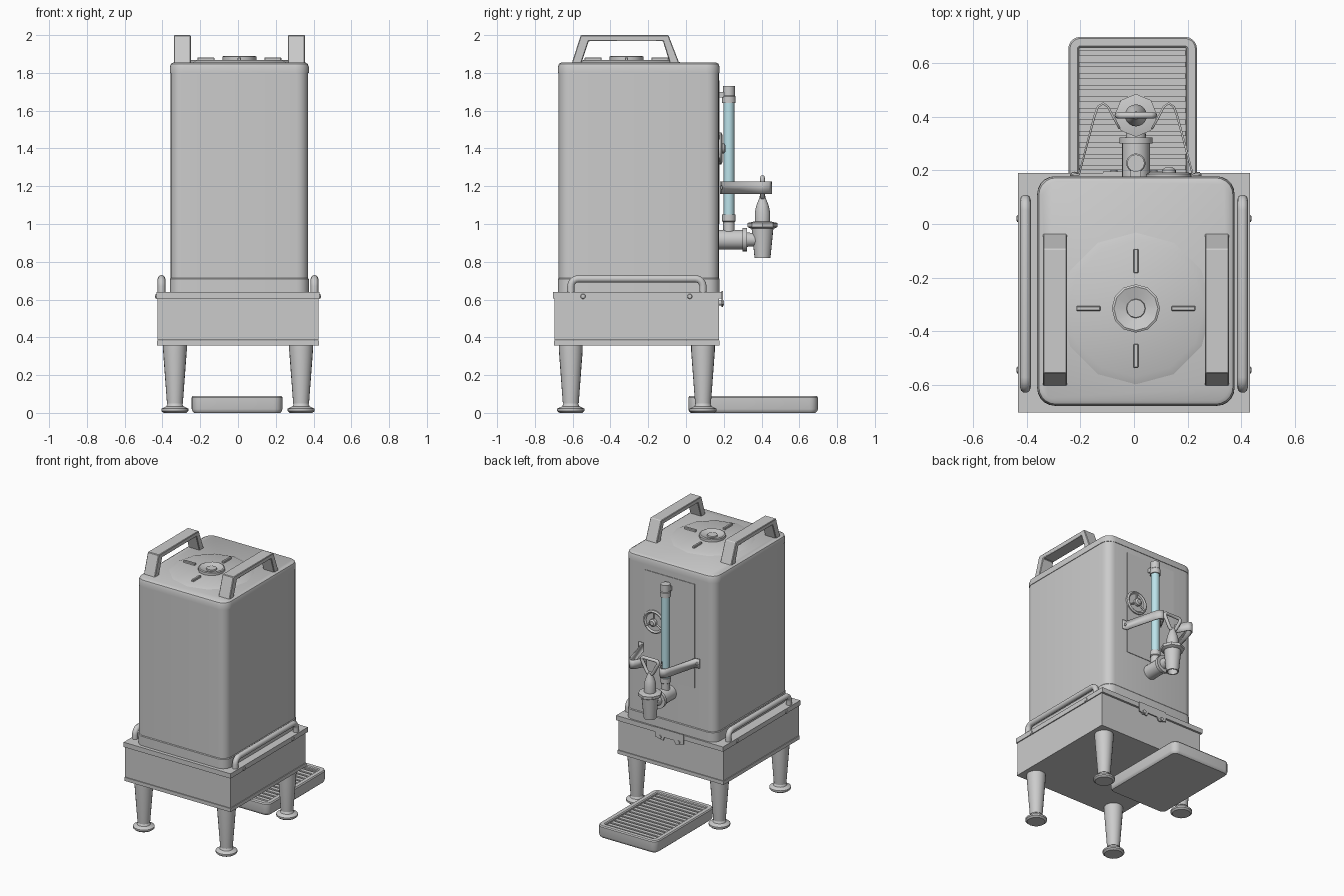
import bpy, bmesh, math
from mathutils import Matrix, Vector

if "Cube" in bpy.data.objects:
    bpy.data.objects.remove(bpy.data.objects["Cube"])

CX = 0.007  # tank centre line


def finish(name, bm, mat=None):
    bmesh.ops.recalc_face_normals(bm, faces=bm.faces)
    me = bpy.data.meshes.new(name)
    bm.to_mesh(me)
    bm.free()
    ob = bpy.data.objects.new(name, me)
    bpy.context.collection.objects.link(ob)
    if mat:
        me.materials.append(mat)
    return ob


def loft(name, c, half, r, levels, seg=5):
    """Rounded rectangle swept through (inset, z) levels, capped at both ends."""
    bm = bmesh.new()
    rings = []
    for inset, z in levels:
        hx, hy, rr = half[0] - inset, half[1] - inset, max(r - inset, 0.004)
        ring = []
        for q, (sx, sy) in enumerate([(1, 1), (-1, 1), (-1, -1), (1, -1)]):
            for i in range(seg + 1):
                a = math.pi / 2 * (q + i / seg)
                ring.append(bm.verts.new((c[0] + sx * (hx - rr) + rr * math.cos(a),
                                          c[1] + sy * (hy - rr) + rr * math.sin(a), z)))
        rings.append(ring)
    n = len(rings[0])
    for a, b in zip(rings, rings[1:]):
        for i in range(n):
            bm.faces.new((a[i], a[(i + 1) % n], b[(i + 1) % n], b[i]))
    bm.faces.new(rings[0])
    bm.faces.new(rings[-1])
    return finish(name, bm)


def lathe(name, profile, loc=(0, 0, 0), axis='Z', n=20, mat=None):
    """Spin an (r, h) profile around the axis."""
    bm = bmesh.new()
    vs = [bm.verts.new((r, 0, h)) for r, h in profile]
    es = [bm.edges.new(p) for p in zip(vs, vs[1:])]
    bmesh.ops.spin(bm, geom=vs + es, cent=(0, 0, 0), axis=(0, 0, 1),
                   angle=2 * math.pi, steps=n, use_merge=True)
    bmesh.ops.remove_doubles(bm, verts=bm.verts, dist=1e-5)
    rot = {'Z': Matrix(), 'Y': Matrix.Rotation(-math.pi / 2, 4, 'X'),
           'X': Matrix.Rotation(math.pi / 2, 4, 'Y')}[axis]
    bm.transform(Matrix.Translation(loc) @ rot)
    return finish(name, bm, mat)


def cyl(name, r, h0, h1, loc=(0, 0, 0), axis='Z', n=20, mat=None):
    return lathe(name, [(0, h0), (r, h0), (r, h1), (0, h1)], loc, axis, n, mat)


def box(name, lo, hi, bevel=0):
    bm = bmesh.new()
    bmesh.ops.create_cube(bm, size=1)
    for v in bm.verts:
        v.co = [(a + b) / 2 + k * (b - a) for a, b, k in zip(lo, hi, v.co)]
    if bevel:
        bmesh.ops.bevel(bm, geom=bm.edges[:], offset=bevel, segments=1, affect='EDGES')
    return finish(name, bm)


def prism(name, pts, depth, to3d, bevel=0):
    """Flat outline extruded along a vector."""
    bm = bmesh.new()
    f = bm.faces.new([bm.verts.new(to3d(*p)) for p in pts])
    g = bmesh.ops.extrude_face_region(bm, geom=[f])['geom']
    bmesh.ops.translate(bm, vec=depth, verts=[v for v in g if isinstance(v, bmesh.types.BMVert)])
    if bevel:
        bmesh.ops.bevel(bm, geom=bm.edges[:], offset=bevel, segments=1, affect='EDGES')
    return finish(name, bm)


def pipe(name, pts, r, cyclic=False):
    cu = bpy.data.curves.new(name, 'CURVE')
    cu.dimensions = '3D'
    cu.bevel_depth, cu.bevel_resolution, cu.use_fill_caps = r, 3, True
    sp = cu.splines.new('POLY')
    sp.points.add(len(pts) - 1)
    for p, co in zip(sp.points, pts):
        p.co = (*co, 1)
    sp.use_cyclic_u = cyclic
    sp.use_smooth = True
    ob = bpy.data.objects.new(name, cu)
    bpy.context.collection.objects.link(ob)


glass = bpy.data.materials.new("sight_glass")
glass.diffuse_color = (0.5, 0.76, 0.82, 1)
glass.use_nodes = True
glass.node_tree.nodes["Principled BSDF"].inputs["Base Color"].default_value = glass.diffuse_color

# Warmer base with bottom trim and overhanging top plate
box("base_box", (-0.425, -0.695, 0.385), (0.425, 0.175, 0.62))
box("base_bottom_trim", (-0.428, -0.698, 0.357), (0.428, 0.178, 0.383))
box("base_top_plate", (-0.432, -0.703, 0.605), (0.432, 0.19, 0.64))

# Legs with adjustable feet, side rails and their screws
for sx, sn in ((-1, "left"), (1, "right")):
    for y, yn in ((-0.61, "front"), (0.09, "back")):
        lathe(f"{yn}_{sn}_leg", [(0, 0.05), (0.042, 0.05), (0.063, 0.33), (0.063, 0.36), (0, 0.36)],
              (sx * 0.334, y, 0))
        lathe(f"{yn}_{sn}_foot", [(0, 0), (0.06, 0), (0.072, 0.01), (0.072, 0.022), (0.045, 0.035),
                                  (0.036, 0.055), (0, 0.055)], (sx * 0.334, y, 0))
    x, path = sx * 0.405, []
    for cy, a0 in ((-0.57, 180), (0.05, 90)):
        path += [(x, cy + 0.04 * math.cos(math.radians(a0 - t)),
                  0.67 + 0.04 * math.sin(math.radians(a0 - t))) for t in (0, 22, 45, 68, 90)]
    pipe(f"{sn}_rail", [(x, -0.61, 0.63)] + path + [(x, 0.09, 0.63)], 0.02)
    for y in (-0.545, 0.02):
        lathe(f"{sn}_rail_screw", [(0.014, 0), (0.011, sx * 0.006), (0, sx * 0.008)],
              (sx * 0.431, y, 0.617), 'X', 12)

# Tank body, bottom band and lid
TC, TH = (CX, -0.25), (0.368, 0.428)
loft("tank_band", TC, TH, 0.065, [(0, 0.64), (0, 0.708), (0.006, 0.716)])
loft("tank_body", TC, TH, 0.065, [(0.004, 0.70), (0.004, 1.81)])
loft("tank_lid", TC, TH, 0.07, [(0, 1.80), (0, 1.832), (0.006, 1.848), (0.02, 1.856)])

# Lid disc, knob and tabs
LC = (CX, -0.315, 0)
lathe("lid_disc", [(0.297, 1.85), (0.255, 1.868), (0, 1.868)], LC, n=12)
lathe("lid_knob", [(0.09, 1.86), (0.09, 1.886), (0.082, 1.89), (0.036, 1.876),
                   (0.034, 1.884), (0, 1.884)], LC, n=12)
for k in range(4):
    t = box("lid_tab", (0.132, -0.009, 1.86), (0.222, 0.009, 1.882), 0.003)
    t.location = (CX, -0.315, 0)
    t.rotation_euler.z = k * math.pi / 2

# Carrying handles
HP = [(-0.605, 1.85), (-0.557, 2.0), (-0.093, 2.0), (-0.035, 1.85),
      (-0.085, 1.85), (-0.122, 1.968), (-0.515, 1.968), (-0.555, 1.85)]
for sx, sn in ((-1, "left"), (1, "right")):
    x0 = CX + sx * 0.302 - 0.045
    prism(f"{sn}_carry_handle", HP, (0.09, 0, 0), lambda y, z: (x0, y, z), 0.004)

# Gauge panel and thermometer dial
box("gauge_panel", (CX - 0.2, 0.165, 1.0), (CX + 0.2, 0.178, 1.76))
G = (0.13, 0.172, 1.4)
lathe("dial", [(0.085, 0), (0.085, 0.014), (0.074, 0.02), (0.064, 0.011), (0, 0.011)], G, 'Y', 24)
lathe("dial_hub", [(0.026, 0.01), (0.026, 0.03), (0.015, 0.038), (0, 0.038)], G, 'Y', 16)
for k in range(3):
    a = math.radians(90 + 120 * k)
    pipe("dial_spoke", [(G[0], 0.187, G[2]),
                        (G[0] + 0.07 * math.cos(a), 0.187, G[2] + 0.07 * math.sin(a))], 0.006)

# Sight tube with end caps
S = (CX, 0.227, 0)
cyl("sight_tube", 0.029, 1.03, 1.66, S, mat=glass)
lathe("sight_tube_top", [(0, 1.64), (0.036, 1.64), (0.036, 1.675), (0.032, 1.68),
                         (0.032, 1.73), (0, 1.73)], S)
lathe("sight_tube_bottom", [(0, 0.92), (0.03, 0.92), (0.03, 1.01), (0.036, 1.015),
                            (0.036, 1.05), (0, 1.05)], S)
box("sight_tube_bracket", (CX - 0.02, 0.17, 1.67), (CX + 0.02, 0.225, 1.70))

# Outlet pipe and faucet
lathe("outlet_pipe", [(0, 0), (0.052, 0), (0.052, 0.13), (0.062, 0.13), (0.062, 0.152), (0.038, 0.152),
                      (0.034, 0.20), (0, 0.20)], (CX, 0.17, 0.917), 'Y')
F = (CX, 0.405, 0)
lathe("faucet_body", [(0.032, 0.90), (0.034, 0.82), (0.042, 0.82), (0.058, 0.98), (0.04, 0.98),
                      (0.032, 0.90), (0, 0.90)], F)
lathe("faucet_collar", [(0, 0.975), (0.062, 0.975), (0.08, 0.985), (0.08, 1.005), (0.05, 1.012),
                        (0, 1.012)], F, n=8)
lathe("faucet_bonnet", [(0.04, 1.0), (0.041, 1.06), (0.032, 1.10), (0.018, 1.135), (0.014, 1.15),
                        (0, 1.15)], F)
pipe("faucet_handle", [(CX + x, 0.405, z) for x, z in
                       ((0, 1.13), (0.025, 1.15), (0.062, 1.22), (0.066, 1.238), (0.055, 1.247),
                        (-0.055, 1.247), (-0.066, 1.238), (-0.062, 1.22), (-0.025, 1.15))], 0.012, True)

# Faucet guard straps with foot screws
GP = [(0.245, 0.183), (0.212, 0.185), (0.155, 0.40), (0.142, 0.437), (0.122, 0.45),
      (0.104, 0.437), (0.085, 0.40), (0.06, 0.355)]
for sx, sn in ((-1, "left"), (1, "right")):
    bm = bmesh.new()
    cols = [[bm.verts.new((CX + sx * x, y, z)) for z in (1.16, 1.225)] for x, y in GP]
    for a, b in zip(cols, cols[1:]):
        bm.faces.new((a[0], b[0], b[1], a[1]))
    m = finish(f"{sn}_guard_strap", bm).modifiers.new("thickness", 'SOLIDIFY')
    m.thickness, m.offset = 0.008, 0
    lathe("guard_screw", [(0.012, 0), (0.009, 0.007), (0, 0.009)],
          (CX + sx * 0.23, 0.186, 1.192), 'Y', 12)

# Locking plate at the back of the base
prism("lock_plate", [(-0.115, 0.645), (-0.115, 0.575), (-0.05, 0.56), (-0.04, 0.585), (0.04, 0.585),
                     (0.05, 0.56), (0.115, 0.575), (0.115, 0.645)], (0, 0.008, 0),
      lambda x, z: (x, 0.187, z))
for x in (-0.075, 0.075):
    cyl("lock_stud", 0.013, -0.02, 0.012, (x, 0.19, 0.582), 'Y', 12)

# Drip tray with slatted grille
TY = 0.355
loft("drip_tray", (-0.005, TY), (0.24, 0.343), 0.045,
     [(0.012, 0), (0.004, 0.008), (0, 0.02), (0, 0.082), (0.006, 0.09), (0.034, 0.09),
      (0.04, 0.084), (0.042, 0.035)])
for k in range(15):
    y = 0.06 + k * 0.0428
    s = box("tray_slat", (-0.205, y - 0.014, 0.058), (0.195, y + 0.014, 0.074))

# Smooth shading with sharp edges kept
bpy.ops.object.select_all(action='DESELECT')
for ob in bpy.data.objects:
    if ob.type == 'MESH':
        ob.select_set(True)
        bpy.context.view_layer.objects.active = ob
bpy.ops.object.shade_smooth_by_angle(angle=math.radians(32))
